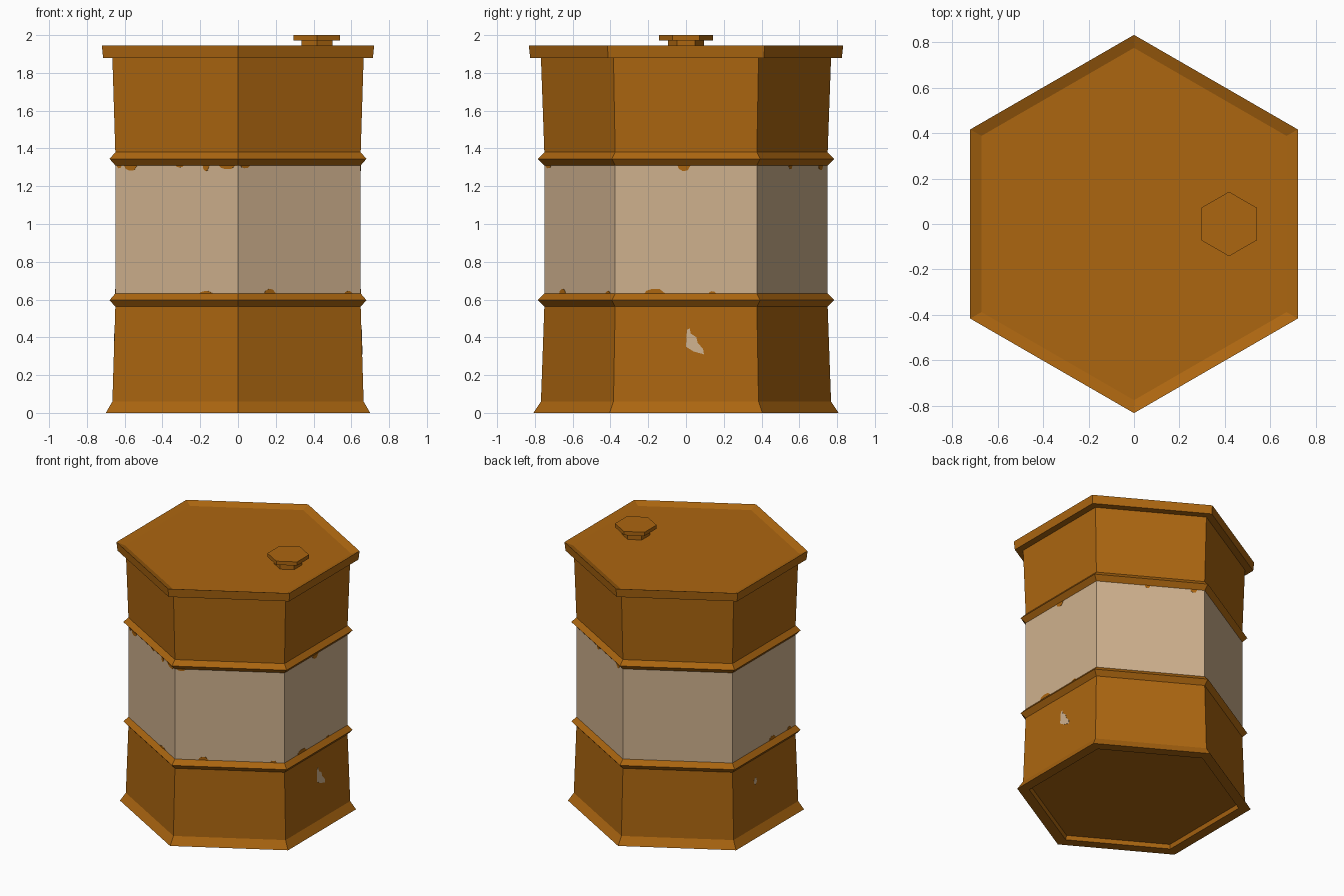
import bpy, bmesh, math
from math import cos, sin, radians

if "Cube" in bpy.data.objects:
    bpy.data.objects.remove(bpy.data.objects["Cube"])


def material(name, rgb):
    m = bpy.data.materials.new(name)
    m.diffuse_color = (*rgb, 1)
    m.use_nodes = True
    m.node_tree.nodes["Principled BSDF"].inputs["Base Color"].default_value = m.diffuse_color
    return m


ORANGE = material("rust_orange", (0.413, 0.133, 0.0052))
CREAM = material("cream_band", (0.624, 0.440, 0.270))


def make_object(name, bm, mats):
    me = bpy.data.meshes.new(name)
    bm.to_mesh(me)
    bm.free()
    for m in mats:
        me.materials.append(m)
    ob = bpy.data.objects.new(name, me)
    bpy.context.collection.objects.link(ob)
    return ob


def hex_lathe(name, profile, cx=0.0, cap_start=True, cap_end=True, rule=None):
    """Six-sided lathe of (corner radius, z) points, listed bottom to top."""
    bm = bmesh.new()
    rings = [[bm.verts.new((cx + r * cos(radians(30 + 60 * j)),
                            r * sin(radians(30 + 60 * j)), z)) for j in range(6)]
             for r, z in profile]
    for a, b in zip(rings, rings[1:]):
        for j in range(6):
            k = (j + 1) % 6
            f = bm.faces.new((a[j], a[k], b[k], b[j]))
            if rule:
                f.material_index = rule(f.calc_center_median())
    if cap_start:
        bm.faces.new(rings[0][::-1])
    if cap_end:
        bm.faces.new(rings[-1])
    return make_object(name, bm, [ORANGE, CREAM])


# Drum body with recessed base, foot flare, two ribs and the cream middle band
hex_lathe("drum_body", [
    (0.715, 0.03), (0.725, 0.0), (0.808, 0.0), (0.768, 0.06), (0.75, 0.562),
    (0.785, 0.597), (0.75, 0.632), (0.75, 1.31), (0.785, 1.345), (0.75, 1.38),
    (0.768, 1.88)], cap_end=False,
    rule=lambda c: 1 if 0.7 < c.z < 1.2 else 0)

# Lid with overhanging lip and shallow dished top
hex_lathe("lid", [(0.768, 1.88), (0.825, 1.88), (0.832, 1.944), (0.775, 1.922)],
          cap_start=False)

# Filler cap on a narrower neck
hex_lathe("filler_cap", [(0.096, 1.915), (0.096, 1.972), (0.142, 1.972), (0.142, 2.0)],
          cx=0.418)


def apothem(z):
    """Distance of the flat wall from the axis at a height."""
    if z < 0.562:
        return 0.665 - 0.0155 * (z - 0.06) / 0.5
    return 0.6495


def chips(name, mat, shapes):
    """Thin paint chips: (wall angle, outline of (along wall, height))."""
    bm = bmesh.new()
    for ang, pts in shapes:
        t = radians(ang)

        def ring(off):
            return [bm.verts.new(((apothem(z) + off) * cos(t) - u * sin(t),
                                  (apothem(z) + off) * sin(t) + u * cos(t), z))
                    for u, z in pts]
        lo, hi = ring(-0.002), ring(0.002)
        bm.faces.new(hi)
        for i in range(len(pts)):
            j = (i + 1) % len(pts)
            bm.faces.new((lo[i], lo[j], hi[j], hi[i]))
    bmesh.ops.recalc_face_normals(bm, faces=bm.faces[:])
    make_object(name, bm, [mat])


def edge_chip(ang, u, w, h):
    """Ragged chip hanging from the top rib (h < 0) or rising from the low rib."""
    z = 1.31 if h < 0 else 0.632
    return ang, [(u - w / 2, z), (u - w * 0.4, z + h * 0.6), (u - w * 0.1, z + h),
                 (u + w * 0.25, z + h * 0.9), (u + w * 0.5, z)]


# Orange chips along the band edges
chips("band_edge_chips", ORANGE, [edge_chip(*c) for c in [
    (-120, -0.28, 0.08, -0.028), (-120, -0.35, 0.03, -0.015), (-120, 0.02, 0.05, -0.01),
    (-120, 0.18, 0.04, -0.03), (-120, 0.31, 0.10, -0.02), (-120, 0.18, 0.08, 0.013),
    (-60, -0.33, 0.06, -0.015), (-60, -0.18, 0.07, 0.024), (-60, 0.30, 0.05, 0.013),
    (0, -0.01, 0.07, -0.03), (0, -0.165, 0.11, 0.025), (0, 0.14, 0.04, 0.012),
    (60, -0.02, 0.04, -0.02), (60, 0.30, 0.05, -0.025),
    (180, 0.10, 0.08, 0.025), (180, 0.30, 0.05, 0.02)]])

# Cream bare patches on the lower walls
chips("bare_patches", CREAM, [
    (0, [(0.0, 0.35), (0.04, 0.325), (0.095, 0.31), (0.09, 0.34), (0.062, 0.37),
         (0.055, 0.40), (0.025, 0.42), (0.02, 0.447), (0.005, 0.44)]),
    (180, [(-0.13, 0.39), (-0.11, 0.37), (-0.095, 0.39), (-0.10, 0.42), (-0.12, 0.42)])])
